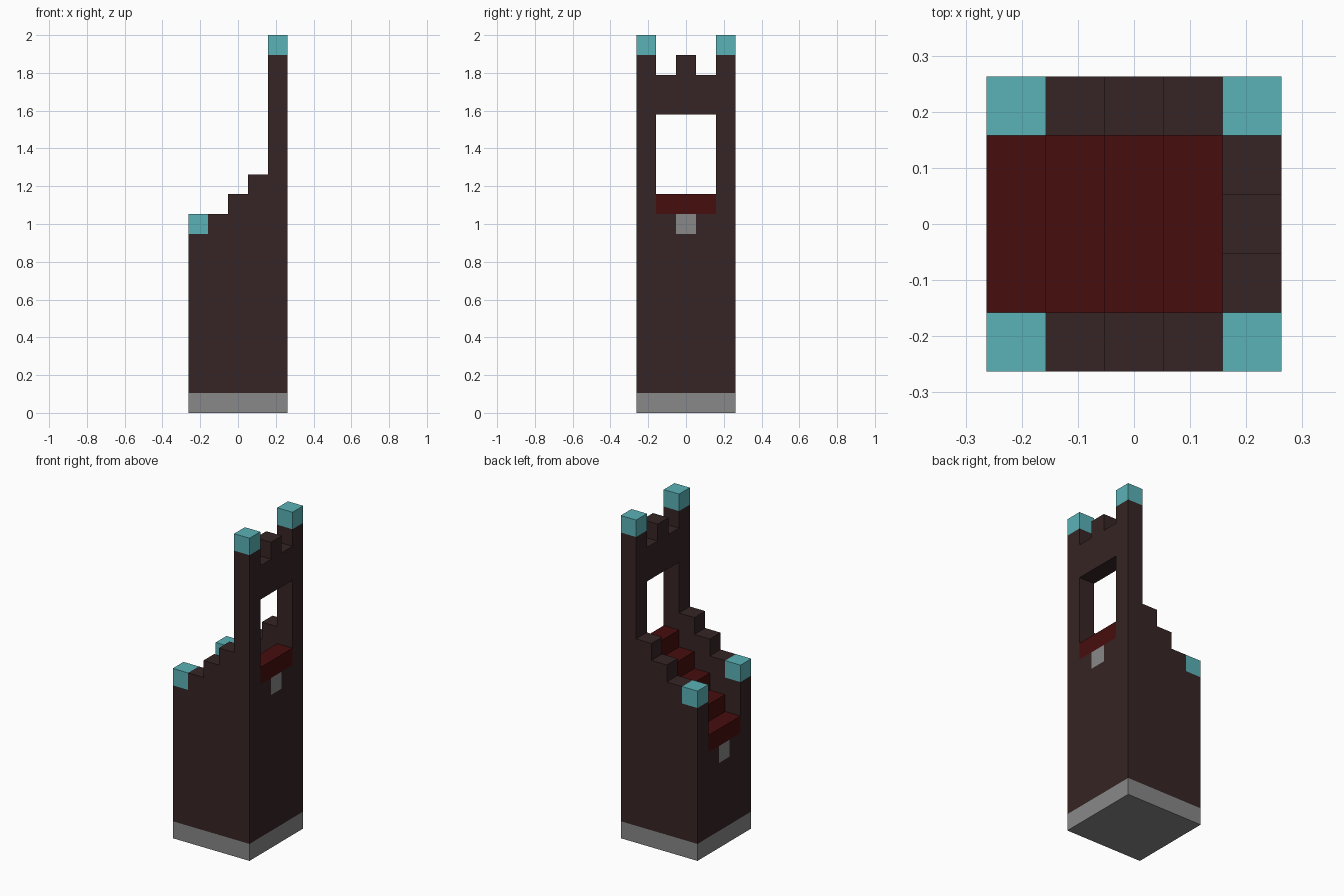
import bpy
import bmesh
from mathutils import Vector

cube = bpy.data.objects.get("Cube")
if cube:
    bpy.data.objects.remove(cube, do_unlink=True)

UNIT = 2 / 19    # the tower is a 5 x 5 x 19 block grid
HALF = 2.5       # half the width in blocks


def material(name, r, g, b):
    mat = bpy.data.materials.new(name)
    mat.use_nodes = True
    mat.diffuse_color = (r, g, b, 1)
    bsdf = mat.node_tree.nodes["Principled BSDF"]
    bsdf.inputs["Base Color"].default_value = (r, g, b, 1)
    bsdf.inputs["Roughness"].default_value = 0.9
    return mat


DARK = material("dark brown", 0.037, 0.018, 0.018)
GREY = material("stone grey", 0.246, 0.246, 0.246)
TEAL = material("teal", 0.102, 0.445, 0.47)
RED = material("deep red", 0.062, 0.004, 0.004)


def prism(name, outline, offset, mat):
    """Extrude a closed outline, given in block units, along an offset."""
    bm = bmesh.new()
    verts = [bm.verts.new((Vector(p) - Vector((HALF, HALF, 0))) * UNIT) for p in outline]
    face = bm.faces.new(verts)
    moved = bmesh.ops.extrude_face_region(bm, geom=[face], use_keep_orig=True)
    new = [v for v in moved["geom"] if isinstance(v, bmesh.types.BMVert)]
    bmesh.ops.translate(bm, verts=new, vec=Vector(offset) * UNIT)
    bmesh.ops.recalc_face_normals(bm, faces=bm.faces)
    mesh = bpy.data.meshes.new(name)
    bm.to_mesh(mesh)
    bm.free()
    mesh.materials.append(mat)
    obj = bpy.data.objects.new(name, mesh)
    bpy.context.collection.objects.link(obj)
    return obj


def block(name, x, y, z, size, mat):
    sx, sy, sz = size
    base = [(x, y, z), (x + sx, y, z), (x + sx, y + sy, z), (x, y + sy, z)]
    return prism(name, base, (0, 0, sz), mat)


def skyline(tops, bottom):
    """Stepped outline with one column per block; equal neighbours merge."""
    points = [(0, bottom)]
    for i, top in enumerate(tops):
        if i == 0 or top != tops[i - 1]:
            if i:
                points.append((i, tops[i - 1]))
            points.append((i, top))
    return points + [(len(tops), tops[-1]), (len(tops), bottom)]


def stepped_wall(name, tops, y, depth):
    return prism(name, [(u, y, z) for u, z in skyline(tops, 1)], (0, depth, 0), DARK)


# Foundation
block("foundation", 0, 0, 0, (5, 5, 1), GREY)

# Outer walls climbing to the tall end, mirrored front and back
for side, y in (("front", 0), ("back", 4)):
    stepped_wall(side + "_wall", (9, 10, 11, 12, 18), y, 1)
    block(side + "_low_corner_cap", 0, y, 9, (1, 1, 1), TEAL)
    block(side + "_high_corner_cap", 4, y, 18, (1, 1, 1), TEAL)

# Core under the stairs, leaving sockets for the stone brackets
for side, y in (("front", 1), ("back", 3)):
    stepped_wall(side + "_core", (6, 7, 8, 9, 10), y, 1)
stepped_wall("middle_core", (5, 7, 8, 9, 9), 2, 1)

# Red stairs; the end treads form the sills
for step in range(5):
    block(f"stair_tread_{step + 1}", step, 1, 6 + step, (1, 3, 1), RED)

# Stone brackets below the end treads
block("low_bracket", 0, 2, 5, (1, 1, 1), GREY)
block("high_bracket", 4, 2, 9, (1, 1, 1), GREY)

# Lintel over the tall opening, with battlements
battlements = skyline((17, 18, 17), 15)
prism("battlement_lintel", [(4, 1 + u, z) for u, z in battlements], (1, 0, 0), DARK)
